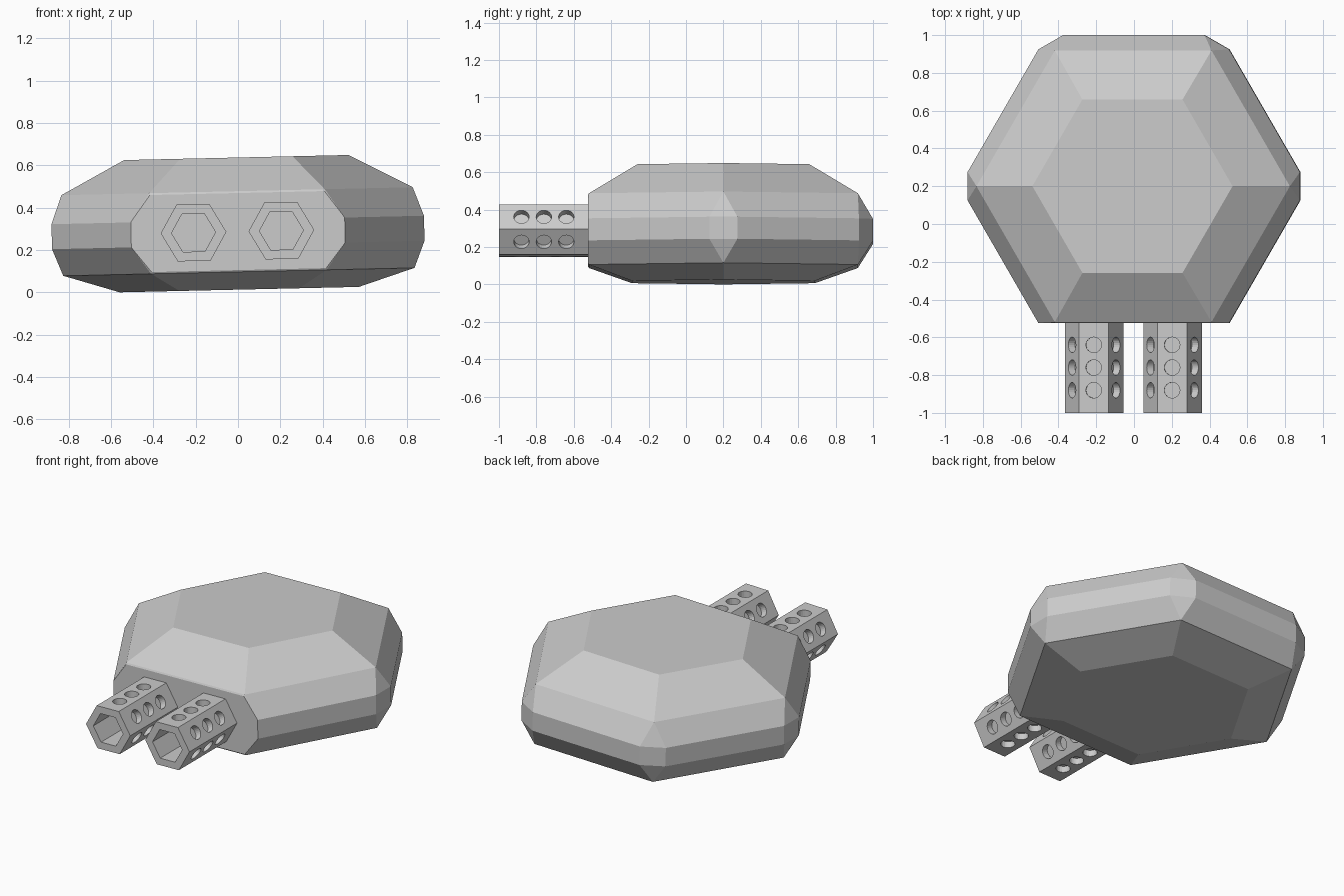
import bpy, bmesh
from math import cos, sin, pi, radians
from mathutils import Matrix, Vector

if "Cube" in bpy.data.objects:
    bpy.data.objects.remove(bpy.data.objects["Cube"])

MID = 0.283            # height of the tilt axis
TILT = radians(-1.3)   # the whole model leans slightly sideways
FRONT = -0.524         # flat front of the hull
CENTRE_Y = 0.2

grey = bpy.data.materials.new("plain grey")
grey.use_nodes = True
grey.diffuse_color = (0.6, 0.6, 0.6, 1)
grey.node_tree.nodes["Principled BSDF"].inputs["Base Color"].default_value = (0.6, 0.6, 0.6, 1)


def make_object(name, bm):
    bmesh.ops.recalc_face_normals(bm, faces=bm.faces)
    mesh = bpy.data.meshes.new(name)
    bm.to_mesh(mesh)
    bm.free()
    mesh.materials.append(grey)
    obj = bpy.data.objects.new(name, mesh)
    bpy.context.collection.objects.link(obj)
    obj.location.z = MID
    obj.rotation_euler.y = TILT
    return obj


# Hull: stacked hexagons, the middle band with clipped corners
def hull():
    bm = bmesh.new()
    rings = [(0.53, 0, 0.637), (0.83, 0, 0.478), (0.88, 0.075, 0.342),
             (0.88, 0.075, 0.224), (0.83, 0, 0.097), (0.565, 0, 0.013)]
    for radius, clip, z in rings:
        for k in range(6):
            turn = Matrix.Rotation(k * pi / 3, 3, 'Z')
            for side in ((-clip, clip) if clip else (0,)):
                point = turn @ Vector((radius, side, z - MID))
                bm.verts.new(point + Vector((0, CENTRE_Y, 0)))
    bmesh.ops.convex_hull(bm, input=bm.verts)
    bmesh.ops.dissolve_limit(bm, angle_limit=radians(1), verts=bm.verts, edges=bm.edges)
    # slice the front flat and cap it
    cut = bmesh.ops.bisect_plane(bm, geom=bm.verts[:] + bm.edges[:] + bm.faces[:],
                                 plane_co=(0, FRONT, 0), plane_no=(0, -1, 0), clear_outer=True)
    rim = [e for e in cut["geom_cut"] if isinstance(e, bmesh.types.BMEdge)]
    bmesh.ops.contextual_create(bm, geom=rim)
    return make_object("hull", bm)


# Barrel: hollow hexagonal tube with three round pockets on each side
def barrel(name, x):
    outer, inner, back, front = 0.155, 0.104, FRONT + 0.01, -1.0
    bm = bmesh.new()
    loops = [[bm.verts.new((x + r * cos(k * pi / 3), y, r * sin(k * pi / 3) + 0.004))
              for k in range(6)]
             for r, y in ((outer, back), (outer, front), (inner, front), (inner, back))]
    for a, b in zip(loops, loops[1:] + loops[:1]):
        for k in range(6):
            n = (k + 1) % 6
            bm.faces.new((a[k], a[n], b[n], b[k]))
    tube = make_object(name, bm)

    pocket, apothem, length = 0.04, outer * cos(pi / 6), 0.1
    bm = bmesh.new()
    for k in range(6):
        angle = (k + 0.5) * pi / 3
        direction = Vector((cos(angle), 0, sin(angle)))
        spin = direction.to_track_quat('Z', 'Y').to_matrix().to_4x4()
        for y in (-0.88, -0.76, -0.64):
            spot = Vector((x, y, 0.004)) + direction * (apothem - pocket + length / 2)
            bmesh.ops.create_cone(bm, cap_ends=True, segments=24, radius1=0.041, radius2=0.041,
                                  depth=length, matrix=Matrix.Translation(spot) @ spin)
    cutter = make_object(name + "_cutter", bm)
    cutter.hide_render = True
    drill = tube.modifiers.new("pockets", 'BOOLEAN')
    drill.operation, drill.solver, drill.object = 'DIFFERENCE', 'EXACT', cutter
    bpy.context.view_layer.objects.active = tube
    bpy.ops.object.modifier_apply(modifier=drill.name)
    bpy.data.objects.remove(cutter)


hull()
barrel("right_barrel", -0.21)
barrel("left_barrel", 0.205)
